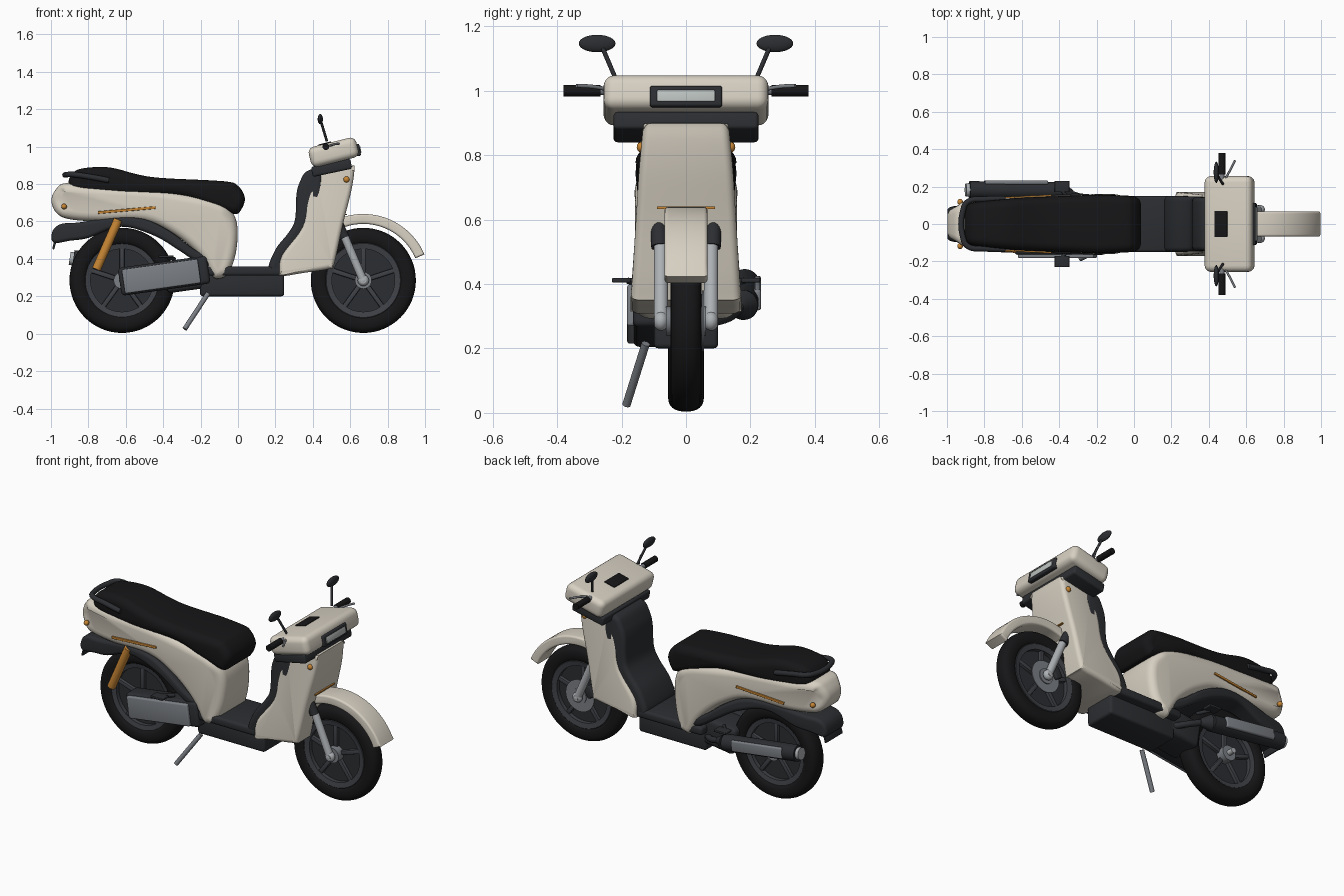
import bpy, bmesh
from math import sin, cos, pi, radians, copysign
from mathutils import Vector, Matrix

if "Cube" in bpy.data.objects:
    bpy.data.objects.remove(bpy.data.objects["Cube"])


def mat(name, r, g, b):
    m = bpy.data.materials.new(name)
    m.diffuse_color = (r, g, b, 1)
    m.use_nodes = True
    m.node_tree.nodes["Principled BSDF"].inputs["Base Color"].default_value = m.diffuse_color
    return m


CREAM = mat("cream", .68, .63, .54)
DARK = mat("dark", .025, .027, .031)
BLACK = mat("black", .008, .008, .009)
SLATE = mat("slate", .05, .053, .062)
GREY = mat("grey", .2, .215, .235)
SILVER = mat("silver", .42, .44, .46)
ORANGE = mat("orange", .58, .24, .035)
LENS = mat("lens", .5, .54, .52)


def finish(name, bm, m):
    bmesh.ops.recalc_face_normals(bm, faces=bm.faces)
    me = bpy.data.meshes.new(name)
    bm.to_mesh(me)
    bm.free()
    me.materials.append(m)
    o = bpy.data.objects.new(name, me)
    bpy.context.collection.objects.link(o)
    return o


def interp(t, table):
    if t <= table[0][0]:
        return table[0][1]
    for (a, u), (b, v) in zip(table, table[1:]):
        if t <= b:
            return u + (v - u) * (t - a) / (b - a)
    return table[-1][1]


def spline(pts, n=5):
    """Closed smooth curve through 2D points."""
    P, out = [Vector(p) for p in pts], []
    for i in range(len(P)):
        a, b, c, d = (P[(i + k) % len(P)] for k in (-1, 0, 1, 2))
        for s in range(n):
            t = s / n
            out.append(.5 * (2 * b + (c - a) * t + (2 * a - 5 * b + 4 * c - d) * t * t
                             + (3 * b - a - 3 * c + d) * t ** 3))
    return out


def slab(name, pts, hw, r, m, n=5):
    """Side profile (x, z) given a width hw(x, z) and rounded rims of radius r."""
    P = spline(pts, n) if n > 1 else [Vector(p) for p in pts]
    N = len(P)
    area = sum(P[i].x * P[(i + 1) % N].y - P[(i + 1) % N].x * P[i].y for i in range(N))
    nrm = []
    for i in range(N):
        d = (P[(i + 1) % N] - P[i - 1]).normalized()
        nrm.append(Vector((-d.y, d.x)) * copysign(1, area))
    bm = bmesh.new()
    rings = []
    K = 5
    for side, k in [(-1, k) for k in range(K, -1, -1)] + [(1, k) for k in range(K + 1)]:
        a = k / K * pi / 2
        ring = []
        for p, q in zip(P, nrm):
            v = p + q * r * (1 - cos(a))
            ring.append(bm.verts.new((v.x, side * (hw(p.x, p.y) - r + r * sin(a)), v.y)))
        rings.append(ring)
    for A, B in zip(rings, rings[1:]):
        for i in range(N):
            bm.faces.new((A[i], A[(i + 1) % N], B[(i + 1) % N], B[i]))
    bm.faces.new(rings[0])
    bm.faces.new(rings[-1])
    return finish(name, bm, m)


def box(name, c, size, m, tilt=0, bevel=.008, seg=3, extra=Matrix()):
    bm = bmesh.new()
    bmesh.ops.create_cube(bm, size=1)
    bmesh.ops.scale(bm, vec=size, verts=bm.verts)
    if bevel:
        bmesh.ops.bevel(bm, geom=bm.edges[:], offset=bevel, segments=seg, profile=.5, affect='EDGES')
    # positive tilt lifts the +x end
    bm.transform(Matrix.Translation(c) @ Matrix.Rotation(-radians(tilt), 4, 'Y') @ extra)
    return finish(name, bm, m)


def rod(name, a, b, r, m, r2=None, seg=28):
    a, b = Vector(a), Vector(b)
    bm = bmesh.new()
    bmesh.ops.create_cone(bm, cap_ends=True, segments=seg, radius1=r, radius2=r if r2 is None else r2,
                          depth=(b - a).length)
    bm.transform(Matrix.Translation((a + b) / 2) @ (b - a).to_track_quat('Z', 'Y').to_matrix().to_4x4())
    return finish(name, bm, m)


def ball(name, c, size, m):
    bm = bmesh.new()
    bmesh.ops.create_uvsphere(bm, u_segments=24, v_segments=14, radius=1)
    bm.transform(Matrix.Translation(c) @ Matrix.Diagonal((*size, 1)))
    return finish(name, bm, m)


def lathe(name, prof, c, m, seg=64):
    """Revolve a closed (radius, y) loop about the y axis."""
    bm = bmesh.new()
    R = [[bm.verts.new((c[0] + r * cos(2 * pi * i / seg), c[1] + y, c[2] + r * sin(2 * pi * i / seg)))
          for r, y in prof] for i in range(seg)]
    n = len(prof)
    for i in range(seg):
        A, B = R[i], R[(i + 1) % seg]
        for j in range(n):
            bm.faces.new((A[j], A[(j + 1) % n], B[(j + 1) % n], B[j]))
    return finish(name, bm, m)


def tube(name, pts, r, m):
    cu = bpy.data.curves.new(name, 'CURVE')
    cu.dimensions = '3D'
    cu.bevel_depth, cu.bevel_resolution, cu.use_fill_caps = r, 4, True
    s = cu.splines.new('BEZIER')
    s.bezier_points.add(len(pts) - 1)
    for bp, p in zip(s.bezier_points, pts):
        bp.co = p
        bp.handle_left_type = bp.handle_right_type = 'AUTO'
    cu.materials.append(m)
    bpy.context.collection.objects.link(bpy.data.objects.new(name, cu))


# Wheels
for label, x, hw in (("front", .67, .048), ("rear", -.62, .056)):
    c = (x, 0, .285)
    sp = lambda v: copysign(abs(v) ** .8, v)
    lathe(label + "_tyre", [(.233 + .048 * sp(cos(t)), hw * sp(sin(t)))
                            for t in (2 * pi * i / 24 for i in range(24))], c, BLACK)
    lathe(label + "_rim", [(.168, -.036), (.198, -.042), (.205, -.036), (.205, .036), (.198, .042), (.168, .036)], c, SLATE)
    rod(label + "_wheel_disc", (x, -.012, .285), (x, .012, .285), .18, DARK, seg=48)
    rod(label + "_hub", (x, -.062, .285), (x, .062, .285), .045, GREY)
    rod(label + "_axle", (x, -.1, .285), (x, .1, .285), .016, SILVER)
    for i in range(5):
        a = 90 + 72 * i
        box(label + "_spoke", (x + .11 * cos(radians(a)), 0, .285 + .11 * sin(radians(a))),
            (.15, .062, .026), SLATE, tilt=a, bevel=.006, seg=2)
rod("front_brake_disc", (.67, .05, .285), (.67, .056, .285), .095, GREY, seg=48)
box("front_brake_caliper", (.6, .06, .33), (.05, .03, .07), DARK, tilt=-30)

# Front mudguard
arc = [radians(t) for t in range(23, 128, 4)]
slab("front_mudguard", [(.67 + .355 * cos(t), .285 + .355 * sin(t)) for t in arc]
     + [(.67 + .302 * cos(t), .285 + .302 * sin(t)) for t in reversed(arc)], lambda x, z: .067, .012, CREAM, n=1)

# Fork
for s in (1, -1):
    rod("fork_leg", (.565, s * .078, .53), (.675, s * .078, .272), .022, SILVER)
    rod("fork_sleeve", (.53, s * .085, .6), (.57, s * .082, .515), .026, DARK)
    ball("fork_foot", (.67, s * .078, .285), (.03, .024, .03), SILVER)

# Front shield and its inner panel
slab("front_shield", [(.395, .85), (.42, .875), (.6, .897), (.622, .885), (.607, .77), (.56, .58), (.515, .375),
                      (.49, .347), (.35, .325), (.235, .308), (.222, .33), (.235, .42), (.34, .57), (.365, .72)],
     lambda x, z: interp(z, [(.33, .172), (.75, .146), (.9, .132)]), .025, CREAM)
slab("inner_leg_panel", [(.37, .87), (.33, .81), (.312, .74), (.305, .61), (.27, .54), (.2, .45), (.165, .34),
                         (.27, .34), (.36, .45), (.43, .62), (.45, .86)],
     lambda x, z: interp(z, [(.4, .15), (.85, .143)]), .025, DARK)
box("shield_stripe", (.578, 0, .637), (.012, .18, .007), ORANGE, bevel=0)

# Floor and engine
box("floorboard", (.02, 0, .335), (.46, .3, .05), DARK, bevel=.015)
box("floor_underbox", (.022, 0, .26), (.45, .2, .12), DARK, bevel=.015)
box("engine_block", (-.28, 0, .31), (.22, .2, .16), DARK, tilt=8, bevel=.025)
box("drive_case", (-.395, -.11, .31), (.48, .11, .15), DARK, tilt=8, bevel=.02)
box("drive_cover", (-.41, -.168, .307), (.41, .03, .13), GREY, tilt=8, bevel=.008)

# Rear body
wide = [(-1, .085), (-.93, .115), (-.75, .135), (-.5, .147), (-.2, .16), (-.06, .158), (0, .14)]
slab("rear_body", [(-.998, .71), (-.975, .77), (-.92, .805), (-.75, .79), (-.45, .77), (-.15, .72), (-.04, .66),
                   (-.003, .57), (-.012, .43), (-.05, .325), (-.1, .295), (-.14, .31), (-.21, .42), (-.34, .53),
                   (-.5, .6), (-.74, .6), (-.9, .612), (-.97, .645)],
     lambda x, z: interp(x, wide), .045, CREAM)
# Rear mudguard arch
slab("rear_mudguard", [(-.998, .51), (-.985, .56), (-.94, .588), (-.85, .595), (-.66, .622), (-.5, .612), (-.36, .545),
                       (-.24, .455), (-.14, .395), (-.15, .36), (-.21, .375), (-.315, .445), (-.45, .525),
                       (-.625, .572), (-.8, .512), (-.9, .497), (-.975, .485)],
     lambda x, z: interp(x, [(-1, .09), (-.85, .11), (-.6, .145), (-.3, .163), (-.14, .15)]), .02, DARK)
box("plate_holder", (-.978, 0, .49), (.012, .16, .08), DARK, tilt=-15, bevel=.004)

# Seat
slab("seat", [(-.905, .82), (-.87, .87), (-.8, .888), (-.68, .888), (-.53, .85), (-.4, .832), (-.075, .815),
              (.0, .79), (.037, .725), (.015, .66), (-.02, .64), (-.13, .675), (-.315, .735), (-.58, .735), (-.8, .745),
              (-.885, .77)],
     lambda x, z: interp(x, [(-.92, .112), (-.6, .14), (-.2, .157), (.04, .148)]), .045, BLACK)
tube("grab_rail", [(-.69, .135, .82), (-.8, .132, .84), (-.89, .118, .852), (-.915, .07, .85), (-.915, -.07, .85),
                   (-.89, -.118, .852), (-.8, -.132, .84), (-.69, -.135, .82)], .015, DARK)

# Side trim and indicators
for s in (1, -1):
    box("side_stripe", (-.595, s * .143, .661), (.31, .012, .014), ORANGE, tilt=5, bevel=.003,
        extra=Matrix.Rotation(s * radians(3), 4, 'Z'))
    ball("front_indicator", (.58, s * .14, .825), (.016, .013, .016), ORANGE)
    ball("rear_indicator", (-.93, s * .118, .68), (.015, .016, .015), ORANGE)
    box("footpeg", (-.385, s * .2, .412), (.08, .06, .014), DARK, bevel=.004)
    rod("footpeg_arm", (-.385, s * .18, .41), (-.34, s * .12, .4), .01, DARK)

# Rear shock, stand
rod("rear_shock", (-.64, -.13, .61), (-.757, -.125, .345), .024, ORANGE)
rod("side_stand", (-.16, -.125, .215), (-.285, -.185, .025), .013, GREY)

# Exhaust
rod("muffler", (-.88, .182, .4), (-.39, .178, .335), .047, DARK)
rod("muffler_neck", (-.39, .178, .335), (-.33, .16, .325), .047, DARK, r2=.02)
rod("muffler_cap", (-.9, .182, .403), (-.86, .182, .397), .035, SILVER)
box("heat_shield", (-.63, .222, .372), (.34, .022, .065), GREY, tilt=-7.5, bevel=.008)
tube("exhaust_pipe", [(-.34, .162, .326), (-.26, .13, .3), (-.18, .06, .28)], .018, DARK)

# Handlebar housing with lamp and display
box("handlebar_housing", (.511, 0, .97), (.262, .512, .11), CREAM, tilt=14, bevel=.034, seg=5)
box("housing_base", (.5, 0, .887), (.215, .45, .055), DARK, tilt=12, bevel=.012)
box("headlight_frame", (.638, 0, .982), (.03, .225, .065), DARK, tilt=10, bevel=.008)
box("headlight_lens", (.65, 0, .984), (.014, .18, .036), LENS, tilt=10, bevel=.004)
box("display", (.465, 0, 1.014), (.07, .14, .012), BLACK, tilt=14, bevel=.003)

# Grips, levers and mirrors
for s in (1, -1):
    rod("handlebar", (.47, s * .2, 1), (.47, s * .28, 1), .013, GREY)
    rod("grip", (.47, s * .265, 1), (.47, s * .38, 1), .018, BLACK)
    tube("brake_lever", [(.49, s * .245, 1.005), (.515, s * .29, 1.013), (.54, s * .34, 1.016)], .006, GREY)
    rod("mirror_stem", (.475, s * .215, 1.03), (.442, s * .262, 1.14), .007, DARK)
    ball("mirror", (.44, s * .276, 1.147), (.014, .057, .027), DARK)

# Smooth shading with crisp edges
for o in bpy.data.objects:
    o.select_set(o.type == 'MESH')
    if o.type == 'MESH':
        bpy.context.view_layer.objects.active = o
bpy.ops.object.shade_smooth_by_angle(angle=radians(35))
